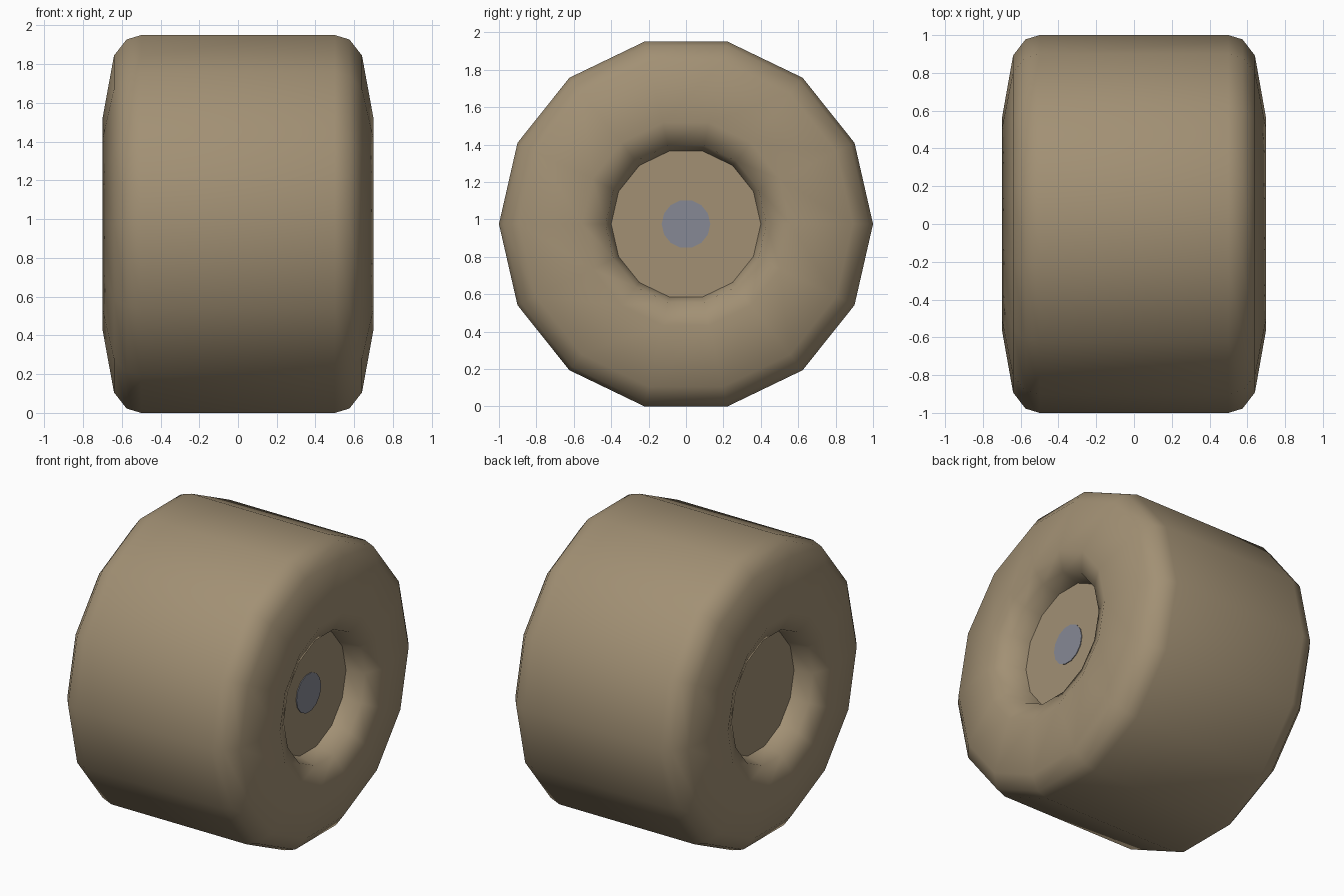
import bpy, bmesh, math
from mathutils import Matrix

if "Cube" in bpy.data.objects:
    bpy.data.objects.remove(bpy.data.objects["Cube"])

N = 14          # sides of the wheel
CZ = 0.975      # axle height


def material(name, rgb):
    m = bpy.data.materials.new(name)
    m.diffuse_color = (*rgb, 1)
    m.use_nodes = True
    m.node_tree.nodes["Principled BSDF"].inputs["Base Color"].default_value = m.diffuse_color
    return m


tan = material("tan", (0.36, 0.28, 0.175))
blue_grey = material("blue grey", (0.24, 0.25, 0.30))


def lathe(name, profile, sides, mat, angle):
    """Spin (x, radius) points about the x axle; radius 0 closes with a cap."""
    bm = bmesh.new()
    rings = []
    for x, r in profile:
        rings.append([bm.verts.new((x, r * math.cos(2 * math.pi * i / sides),
                                    CZ + r * math.sin(2 * math.pi * i / sides)))
                      for i in range(sides)])
    for a, b in zip(rings, rings[1:]):
        for i in range(sides):
            j = (i + 1) % sides
            bm.faces.new((a[i], a[j], b[j], b[i]))
    bm.faces.new(rings[0])
    bm.faces.new(rings[-1])
    bmesh.ops.recalc_face_normals(bm, faces=bm.faces)
    me = bpy.data.meshes.new(name)
    bm.to_mesh(me)
    bm.free()
    me.materials.append(mat)
    ob = bpy.data.objects.new(name, me)
    bpy.context.collection.objects.link(ob)
    bpy.context.view_layer.objects.active = ob
    ob.select_set(True)
    bpy.ops.object.shade_smooth_by_angle(angle=math.radians(angle))
    ob.select_set(False)
    return ob


# Tyre with rounded shoulders and a recessed hub on both sides
half = [(0.52, 0.40), (0.64, 0.43), (0.70, 0.556),
        (0.64, 0.892), (0.575, 0.977), (0.50, 1.0)]
profile = [(-x, r) for x, r in half] + half[::-1]
lathe("wheel", profile, N, tan, 70)

# Axle cap, a thin plate on the right side only
lathe("axle_cap", [(0.518, 0.13), (0.525, 0.13)], N, blue_grey, 30)
